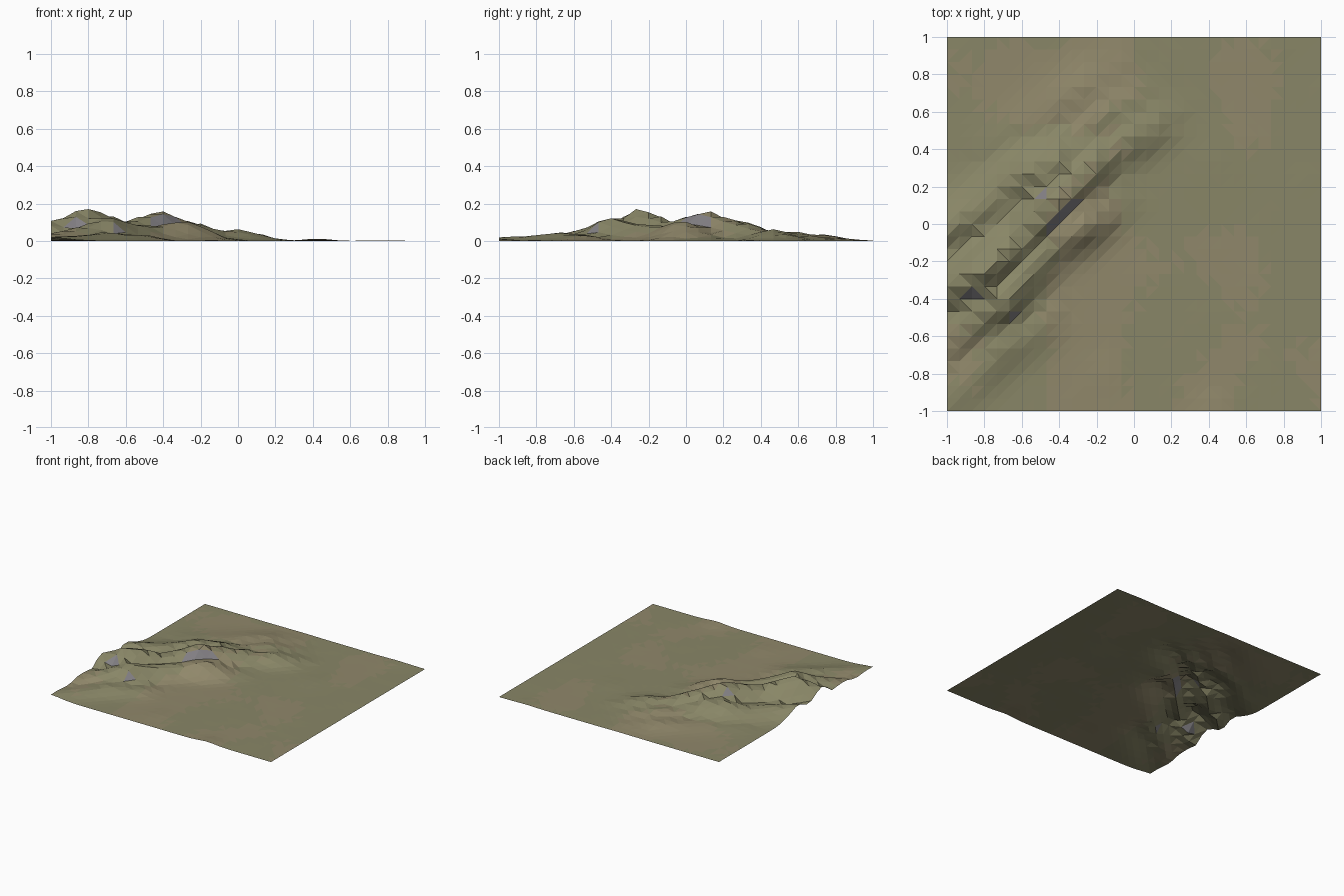
import bpy, bmesh, math, random
from mathutils import Vector, noise

if "Cube" in bpy.data.objects:
    bpy.data.objects.remove(bpy.data.objects["Cube"])

random.seed(4)

# Ridge crest lines as (x, y, height), running lower left to upper right
RIDGES = [
    [(-1.05, -0.68, .03), (-.82, -.5, .08), (-.7, -.42, .135), (-.58, -.28, .09),
     (-.45, -.12, .08), (-.28, -.02, .11), (-.2, .03, .075), (-.1, .12, .02)],
    [(-1.05, -.36, .10), (-.95, -.33, .115), (-.82, -.27, .18), (-.72, -.19, .15),
     (-.6, -.08, .105), (-.42, .1, .17), (-.32, .2, .13), (-.2, .33, .09),
     (-.1, .41, .05), (0, .46, .065), (.09, .5, .04), (.16, .54, .005)],
    [(-1.05, -.06, .08), (-.85, .05, .065), (-.7, .17, .06), (-.56, .26, .105),
     (-.42, .33, .095), (-.28, .43, .04), (-.15, .58, .05), (-.02, .64, .03)],
    [(-1.05, -1.0, .02), (-.88, -.85, .025), (-.7, -.66, .045), (-.5, -.55, .03)],
    [(-.75, .42, .012), (-.45, .58, .022), (-.24, .72, .036), (-.1, .8, .015)],
]
# Small isolated swells: x, y, height, radius
SWELLS = [(.42, -1, .012, .1), (.42, .35, .004, .15), (.75, .97, .004, .1),
          (-.15, -.8, .004, .1)]


def ridge_height(x, y, line):
    best = 0.0
    for (ax, ay, ah), (bx, by, bh) in zip(line, line[1:]):
        dx, dy = bx - ax, by - ay
        t = ((x - ax) * dx + (y - ay) * dy) / (dx * dx + dy * dy)
        t = min(1, max(0, t))
        px, py = x - ax - t * dx, y - ay - t * dy
        steep_side = dx * py - dy * px < 0
        w = .105 if steep_side else .14
        best = max(best, (ah + t * (bh - ah)) * math.exp(-(px * px + py * py) / w ** 2))
    return best


def height(x, y):
    z = max(ridge_height(x, y, line) for line in RIDGES)
    for sx, sy, h, r in SWELLS:
        z += h * math.exp(-((x - sx) ** 2 + (y - sy) ** 2) / r ** 2)
    z *= 1 + .12 * noise.noise(Vector((x * 9, y * 9, 0)))
    return max(0, z + .001 * noise.noise(Vector((x * 5, y * 5, 3))))


def material(name, color):
    m = bpy.data.materials.new(name)
    m.diffuse_color = (*color, 1)
    m.use_nodes = True
    m.node_tree.nodes["Principled BSDF"].inputs["Base Color"].default_value = m.diffuse_color
    return m


# Terrain sheet: open triangulated grid, lifted by the ridges
bm = bmesh.new()
bmesh.ops.create_grid(bm, x_segments=30, y_segments=30, size=1)
for v in bm.verts:
    v.co.z = height(v.co.x, v.co.y)
bmesh.ops.triangulate(bm, faces=bm.faces[:], quad_method='SHORT_EDGE')
bm.normal_update()

# Grass, dry grass and bare rock on the steep faces
for f in bm.faces:
    c = f.calc_center_median()
    patch = noise.noise(Vector((c.x * 2, c.y * 2, 8))) + random.uniform(-.08, .08)
    if f.normal.z < .70:
        f.material_index = 2
    else:
        f.material_index = 1 if patch > .05 else 0
    f.smooth = False

me = bpy.data.meshes.new("terrain")
bm.to_mesh(me)
bm.free()
me.materials.append(material("grass", (.25, .24, .135)))
me.materials.append(material("dry_grass", (.28, .245, .145)))
me.materials.append(material("rock", (.23, .22, .235)))
bpy.context.collection.objects.link(bpy.data.objects.new("terrain", me))
